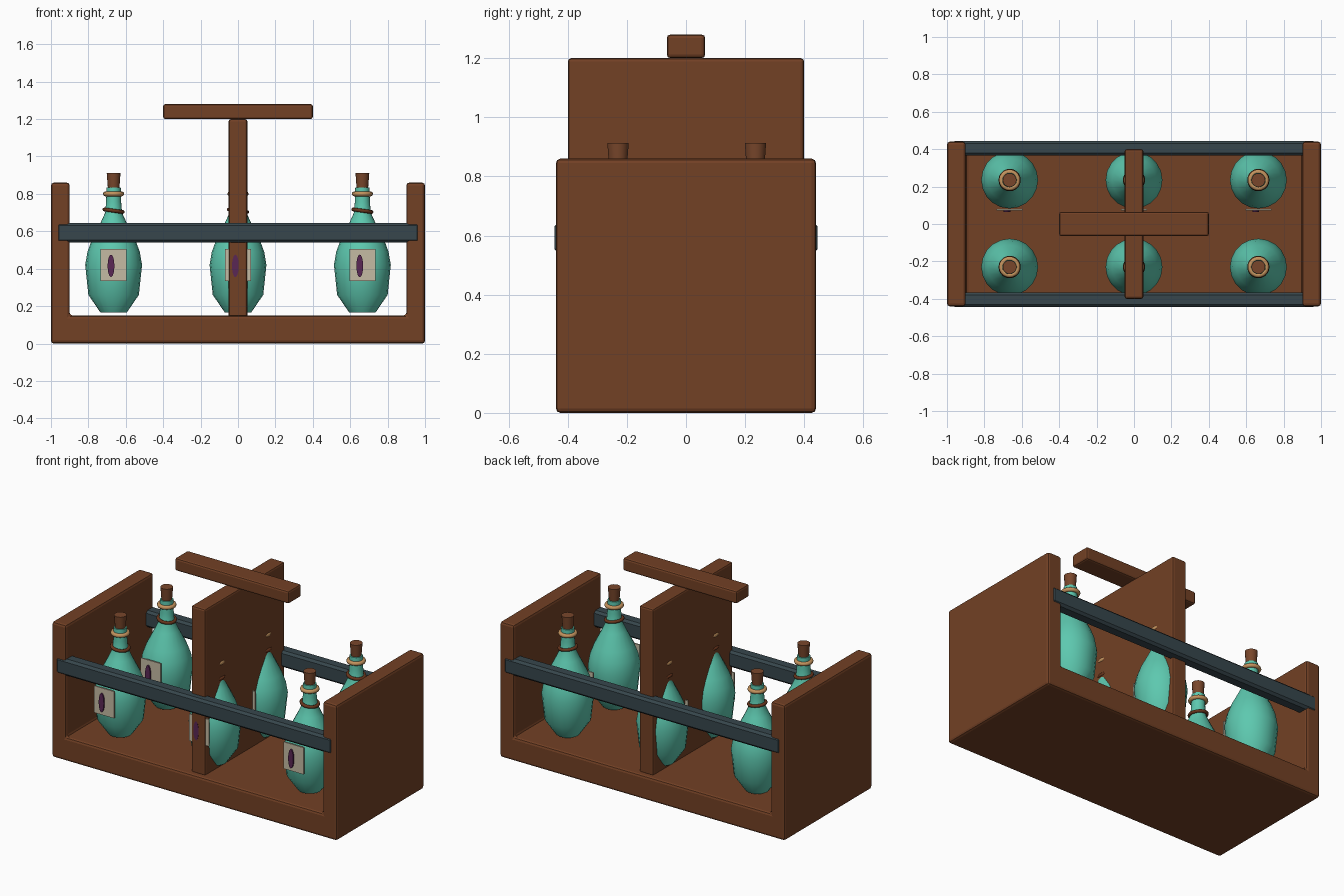
import bpy
import bmesh
import math
from mathutils import Matrix, Vector

if "Cube" in bpy.data.objects:
    bpy.data.objects.remove(bpy.data.objects["Cube"])


def material(name, rgb):
    mat = bpy.data.materials.new(name)
    mat.use_nodes = True
    color = (*rgb, 1)
    mat.diffuse_color = color
    mat.node_tree.nodes["Principled BSDF"].inputs["Base Color"].default_value = color
    return mat


wood = material("brown wood", (0.17, 0.052, 0.018))
cork_brown = material("cork brown", (0.19, 0.062, 0.024))
iron = material("dark iron", (0.038, 0.062, 0.073))
glass = material("teal glass", (0.11, 0.58, 0.43))
rope = material("tan rope", (0.55, 0.29, 0.11))
cord = material("dark cord", (0.14, 0.036, 0.012))
paper = material("cream paper", (0.56, 0.5, 0.37))
purple = material("purple ink", (0.1, 0.02, 0.09))


def finish(name, bm, mat, smooth=None):
    bmesh.ops.recalc_face_normals(bm, faces=bm.faces)
    mesh = bpy.data.meshes.new(name)
    bm.to_mesh(mesh)
    bm.free()
    mesh.materials.append(mat)
    obj = bpy.data.objects.new(name, mesh)
    bpy.context.collection.objects.link(obj)
    if smooth:
        bpy.ops.object.select_all(action="DESELECT")
        obj.select_set(True)
        bpy.context.view_layer.objects.active = obj
        bpy.ops.object.shade_smooth_by_angle(angle=math.radians(smooth))
    return obj


def bevel(obj, width, segments=2):
    mod = obj.modifiers.new("Soft edges", "BEVEL")
    mod.width = width
    mod.segments = segments
    mod.limit_method = "ANGLE"


def box(name, center, size, mat, edge=0.0, segments=2):
    bm = bmesh.new()
    bmesh.ops.create_cube(bm, size=1)
    bmesh.ops.scale(bm, vec=size, verts=bm.verts)
    bmesh.ops.translate(bm, vec=center, verts=bm.verts)
    obj = finish(name, bm, mat)
    if edge:
        bevel(obj, edge, segments)
    return obj


def lathe(name, profile, center, mat, sides=16, closed=False, tilt=0, smooth=50):
    # Rings of vertices joined into quads, capped unless the profile is closed
    bm = bmesh.new()
    turn = Matrix.Rotation(tilt, 3, "Y")
    rings = []
    for r, z in profile:
        ring = []
        for i in range(sides):
            a = math.tau * i / sides
            point = turn @ Vector((r * math.cos(a), r * math.sin(a), z))
            ring.append(bm.verts.new(point + Vector(center)))
        rings.append(ring)
    pairs = list(zip(rings, rings[1:]))
    if closed:
        pairs.append((rings[-1], rings[0]))
    else:
        bm.faces.new(rings[0])
        bm.faces.new(rings[-1])
    for low, high in pairs:
        for i in range(sides):
            j = (i + 1) % sides
            bm.faces.new((low[i], low[j], high[j], high[i]))
    return finish(name, bm, mat, smooth)


def torus(name, major, minor, center, mat, tilt=0):
    loop = [(major + minor * math.cos(math.tau * k / 8),
             minor * math.sin(math.tau * k / 8)) for k in range(8)]
    return lathe(name, loop, center, mat, 20, True, tilt, 80)


# Crate body: one U-shaped profile pulled from front to back
bm = bmesh.new()
outline = [(-1, 0), (1, 0), (1, 0.86), (0.9, 0.86), (0.9, 0.15),
           (-0.9, 0.15), (-0.9, 0.86), (-1, 0.86)]
face = bm.faces.new([bm.verts.new((x, -0.44, z)) for x, z in outline])
pulled = bmesh.ops.extrude_face_region(bm, geom=[face])["geom"]
bmesh.ops.translate(bm, vec=(0, 0.88, 0),
                    verts=[v for v in pulled if isinstance(v, bmesh.types.BMVert)])
bevel(finish("crate_body", bm, wood), 0.015)

# Divider and carrying handle
box("center_divider", (0, 0, 0.67), (0.1, 0.8, 1.06), wood, 0.012)
box("handle", (0, 0, 1.24), (0.8, 0.13, 0.08), wood, 0.012)

# Iron side rails
for side, y in (("front", -0.405), ("back", 0.405)):
    box(side + "_rail", (0, y, 0.593), (1.94, 0.08, 0.105), iron, 0.014, 1)

# Bottles in two rows of three
bottle_profile = [(0.07, 0.165), (0.135, 0.26), (0.152, 0.42), (0.14, 0.49),
                  (0.118, 0.55), (0.07, 0.645), (0.045, 0.7), (0.04, 0.76),
                  (0.038, 0.835)]
cork_profile = [(0.03, 0.82), (0.037, 0.913)]


def make_bottle(tag, x, y):
    lathe(tag + "_bottle", bottle_profile, (x, y, 0), glass, 20)
    lathe(tag + "_cork", cork_profile, (x, y, 0), cork_brown, 14)
    torus(tag + "_neck_rope", 0.044, 0.013, (x, y, 0.8), rope)
    torus(tag + "_neck_cord", 0.05, 0.01, (x, y, 0.71), cord, math.radians(8))

    # Blank paper label with a slim oval stamp
    box(tag + "_label", (x, y - 0.158, 0.42), (0.14, 0.009, 0.17), paper)
    bm = bmesh.new()
    bmesh.ops.create_cone(bm, cap_ends=True, segments=20, radius1=1, radius2=1, depth=0.009)
    bmesh.ops.rotate(bm, matrix=Matrix.Rotation(math.pi / 2, 3, "X"), verts=bm.verts)
    bmesh.ops.scale(bm, vec=(0.018, 1, 0.06), verts=bm.verts)
    bmesh.ops.translate(bm, vec=(x - 0.014, y - 0.167, 0.415), verts=bm.verts)
    finish(tag + "_stamp", bm, purple)


for row, y in (("front", -0.23), ("back", 0.235)):
    for column, x in (("right", -0.665), ("middle", 0), ("left", 0.665)):
        make_bottle(row + "_" + column, x, y)
